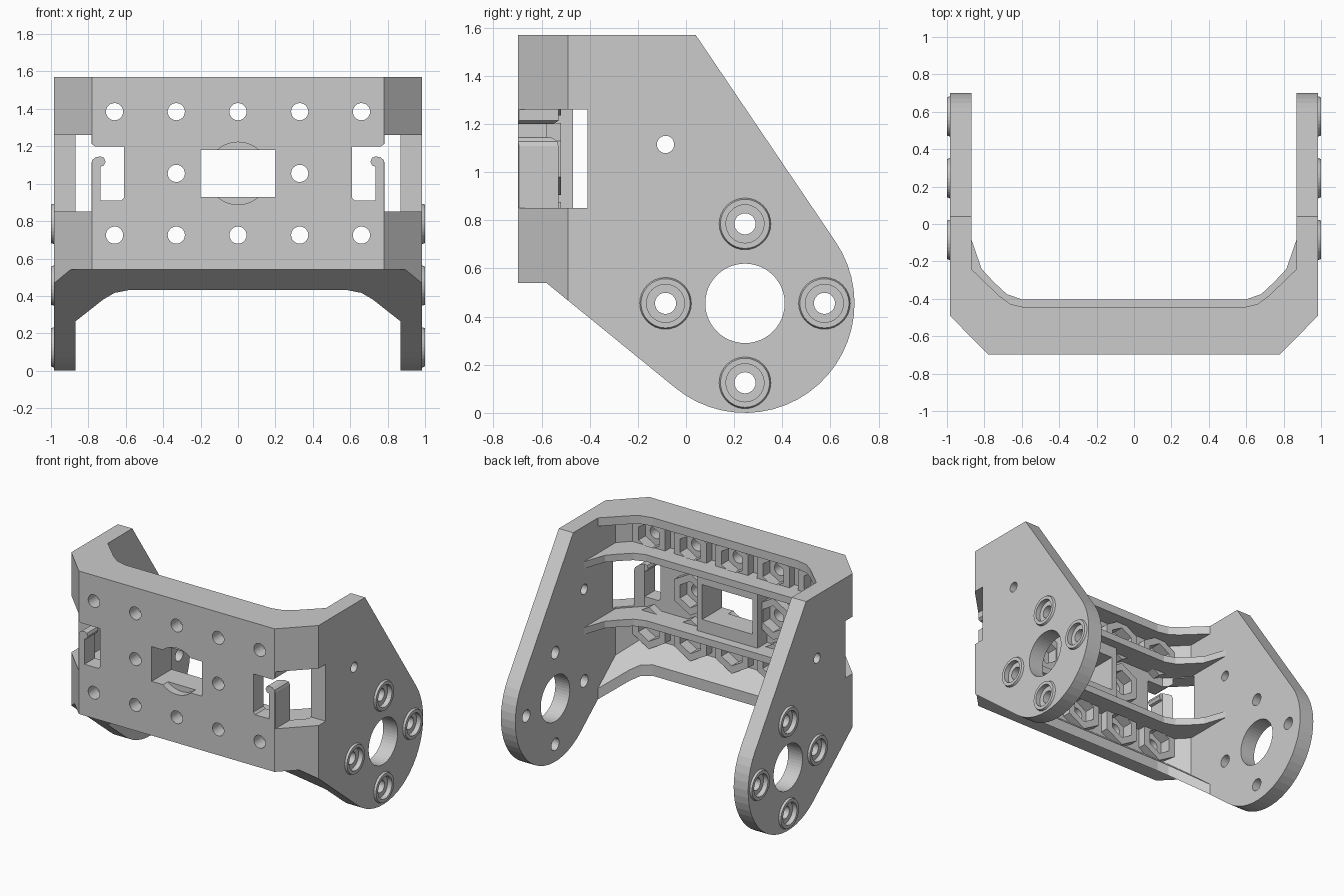
import bpy, bmesh, math

if "Cube" in bpy.data.objects:
    bpy.data.objects.remove(bpy.data.objects["Cube"])


def prism(name, profiles, axis, a, b):
    """Extrude closed 2D profiles along an axis from a to b as one object."""
    place = {'x': lambda u, v, w: (w, u, v),
             'y': lambda u, v, w: (u, w, v),
             'z': lambda u, v, w: (u, v, w)}[axis]
    bm = bmesh.new()
    for pts in profiles:
        face = bm.faces.new([bm.verts.new(place(u, v, a)) for u, v in pts])
        res = bmesh.ops.extrude_face_region(bm, geom=[face])
        for vert in res['geom']:
            if isinstance(vert, bmesh.types.BMVert):
                vert.co['xyz'.index(axis)] = b
    bmesh.ops.recalc_face_normals(bm, faces=bm.faces)
    me = bpy.data.meshes.new(name)
    bm.to_mesh(me)
    bm.free()
    ob = bpy.data.objects.new(name, me)
    bpy.context.collection.objects.link(ob)
    return ob


def combine(target, tool, op):
    """Apply a boolean and discard the tool object."""
    mod = target.modifiers.new(op, 'BOOLEAN')
    mod.operation, mod.solver, mod.object = op, 'EXACT', tool
    bpy.context.view_layer.objects.active = target
    bpy.ops.object.modifier_apply(modifier=mod.name)
    bpy.data.objects.remove(tool)


def ngon(u, v, r, n=32, start=0.0):
    return [(u + r * math.cos(start + 2 * math.pi * i / n),
             v + r * math.sin(start + 2 * math.pi * i / n)) for i in range(n)]


def rect(u0, u1, v0, v1):
    return [(u0, v0), (u1, v0), (u1, v1), (u0, v1)]


def mirrored(half):
    """Close a right-hand half outline with its mirror image."""
    return half + [(-x, y) for x, y in reversed(half)]


def flip(pts):
    return [(-x, y) for x, y in pts]


# U-shaped shell: front wall, chamfered corners and two side plates
shell = mirrored([(0.735, -0.58), (0.87, -0.44), (0.87, 0.75),
                  (0.985, 0.75), (0.985, -0.49), (0.78, -0.697)])
body = prism("servo_bracket", [shell], 'z', -0.1, 1.7)
body.name = "bracket_body"

# Stiffening flanges and ribs behind the front wall
back = [(0.92, -0.45), (0.75, -0.64)]
flange = mirrored([(0.58, -0.447), (0.66, -0.428), (0.72, -0.385),
                   (0.87, -0.24), (0.92, -0.24)] + back)
rib = mirrored([(0.6, -0.403), (0.68, -0.375), (0.75, -0.31), (0.815, -0.24),
                (0.87, -0.08), (0.92, -0.08)] + back)
combine(body, prism("top_flange", [flange], 'z', 1.51, 1.65), 'UNION')
for z in (0.79, 1.265):
    combine(body, prism("rib", [rib], 'z', z, z + 0.05), 'UNION')
low = prism("bottom_flange", [flange], 'z', 0.0, 1.0)
slab = [(-0.9, 0.45), (-0.58, 0.45), (0.0, -0.03), (0.0, 0.145), (-0.58, 0.62), (-0.9, 0.62)]
combine(low, prism("slope", [slab], 'x', -1.2, 1.2), 'INTERSECT')
combine(body, low, 'UNION')

# Hexagonal nut holders and frame of the centre opening
holes = [(x * 0.33, z) for z in (0.725, 1.385) for x in range(-2, 3)]
holes += [(-0.33, 1.055), (0.33, 1.055)]
frame = prism("window_frame", [rect(-0.24, 0.24, 0.815, 1.29)], 'y', -0.62, -0.47)
combine(body, frame, 'UNION')
hexes = [ngon(x, z, 0.15, 6, math.pi / 2) for x, z in holes]
combine(body, prism("nut_holders", hexes, 'y', -0.63, -0.52), 'UNION')
pockets = [ngon(x, z, 0.095, 6, math.pi / 2) for x, z in holes]
combine(body, prism("nut_pockets", pockets, 'y', -0.60, -0.515), 'DIFFERENCE')

# Side outline trims the whole body
cy, cz, r = 0.245, 0.455, 0.455
arc = [(cy + r * math.cos(math.radians(t)), cz + r * math.sin(math.radians(t)))
       for t in [34.6 - 164 * i / 24 for i in range(25)]]
outline = [(-0.8, 1.57), (0.04, 1.57)] + arc + [(-0.58, 0.54), (-0.8, 0.54)]
combine(body, prism("side_outline", [outline], 'x', -1.3, 1.3), 'INTERSECT')

# Front wall openings
combine(body, prism("bolt_holes", [ngon(x, z, 0.046, 24) for x, z in holes],
                    'y', -0.9, -0.4), 'DIFFERENCE')
combine(body, prism("centre_opening", [rect(-0.2, 0.2, 0.93, 1.18)], 'y', -0.9, -0.3), 'DIFFERENCE')
combine(body, prism("round_recess", [ngon(0, 1.055, 0.167, 48)], 'y', -0.9, -0.64), 'DIFFERENCE')

# Hook slots and corner windows
slot = [(0.61, 0.925), (0.625, 0.91), (0.735, 0.91), (0.735, 1.092), (0.718, 1.097),
        (0.708, 1.118), (0.716, 1.138), (0.735, 1.146), (0.76, 1.142), (0.779, 1.127),
        (0.785, 1.105), (0.83, 1.105), (0.83, 1.215), (0.785, 1.215), (0.765, 1.2),
        (0.61, 1.2)]
corner = rect(0.784, 1.1, 0.85, 1.26)
combine(body, prism("hook_slots", [slot, flip(slot)], 'y', -0.9, -0.49), 'DIFFERENCE')
combine(body, prism("corner_windows", [corner, flip(corner)], 'y', -0.9, -0.41), 'DIFFERENCE')

# Raised, counterbored bolt bosses on the side plates
mounts = [(cy + 0.33, cz), (cy - 0.33, cz), (cy, cz + 0.33), (cy, cz - 0.33)]
for s in (-1, 1):
    for y, z in mounts:
        boss = prism("bolt_boss", [ngon(y, z, 0.12)], 'x', s * 0.95, s * 1.0)
        for v in boss.data.vertices:
            if abs(v.co.x) > 0.99:
                v.co.y = y + (v.co.y - y) * 0.85
                v.co.z = z + (v.co.z - z) * 0.85
        combine(body, boss, 'UNION')
    bores = [ngon(y, z, 0.079) for y, z in mounts]
    combine(body, prism("counterbores", bores, 'x', s * 0.965, s * 1.1), 'DIFFERENCE')

# Side plate holes
side_holes = [ngon(y, z, 0.044, 24) for y, z in mounts]
side_holes += [ngon(cy, cz, 0.165, 48), ngon(-0.085, 1.115, 0.036, 24)]
combine(body, prism("side_holes", side_holes, 'x', -1.2, 1.2), 'DIFFERENCE')
